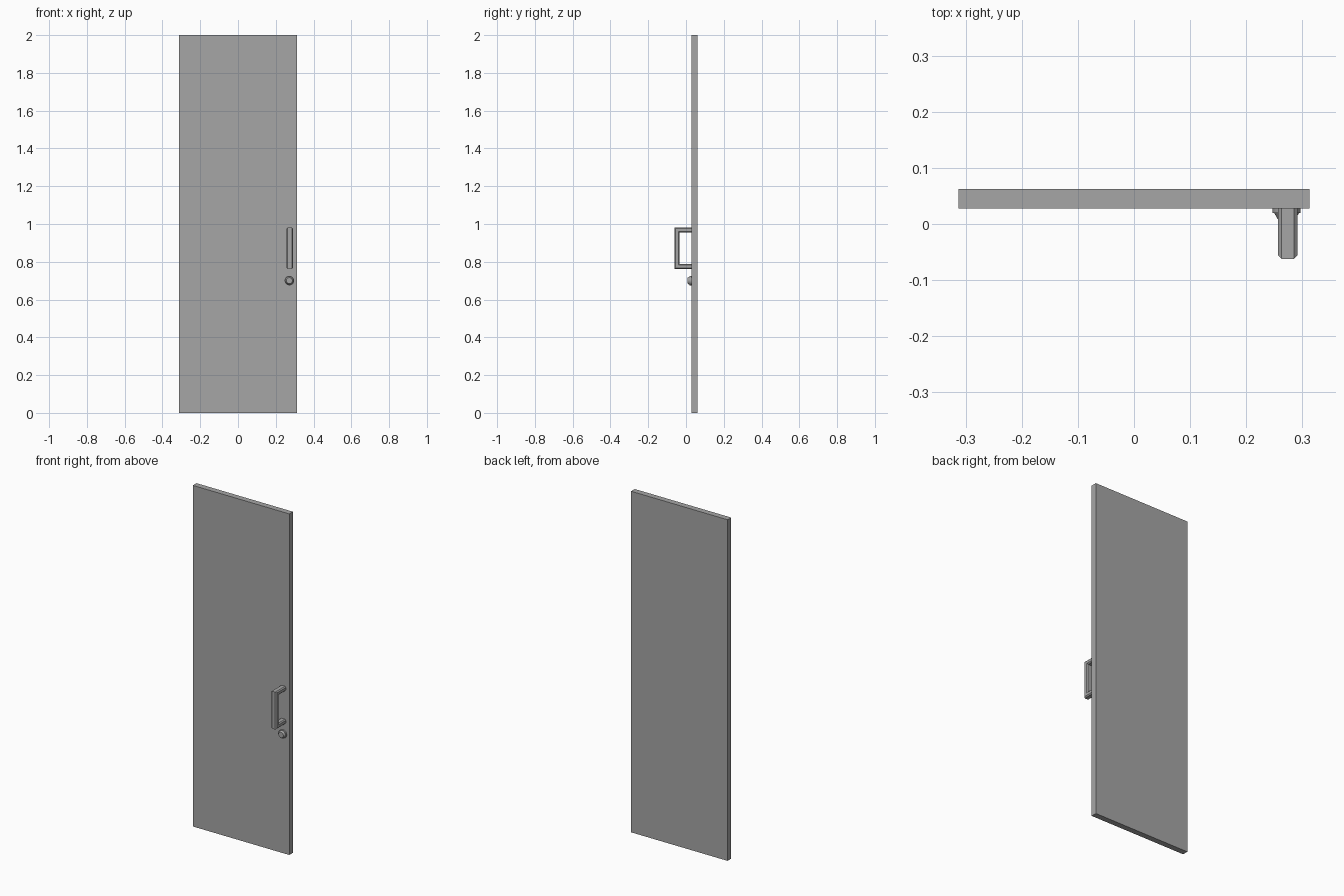
import bpy, bmesh
from math import pi
from mathutils import Matrix

cube = bpy.data.objects.get("Cube")
if cube:
    bpy.data.objects.remove(cube, do_unlink=True)

grey = bpy.data.materials.new("plain grey")
grey.use_nodes = True
color = (0.38, 0.38, 0.38, 1)
grey.diffuse_color = color
grey.node_tree.nodes["Principled BSDF"].inputs["Base Color"].default_value = color

FACE_Y, BACK_Y = 0.028, 0.062


def finish(bm, name):
    bmesh.ops.recalc_face_normals(bm, faces=bm.faces)
    mesh = bpy.data.meshes.new(name)
    bm.to_mesh(mesh)
    bm.free()
    mesh.materials.append(grey)
    obj = bpy.data.objects.new(name, mesh)
    bpy.context.collection.objects.link(obj)
    return obj


# Door panel
bm = bmesh.new()
bmesh.ops.create_cube(bm, size=1)
bmesh.ops.scale(bm, vec=(0.626, BACK_Y - FACE_Y, 2), verts=bm.verts)
bmesh.ops.translate(bm, vec=(0, (FACE_Y + BACK_Y) / 2, 1), verts=bm.verts)
finish(bm, "door_panel")

# Pull handle: bracket outline extruded sideways, long edges chamfered
root, outer, inner = FACE_Y + 0.006, -0.062, -0.034
low, high, bar = 0.762, 0.982, 0.027
outline = [(root, low), (outer, low), (outer, high), (root, high),
           (root, high - bar), (inner, high - bar), (inner, low + bar), (root, low + bar)]
bm = bmesh.new()
face = bm.faces.new([bm.verts.new((0.257, y, z)) for y, z in outline])
side = bmesh.ops.extrude_face_region(bm, geom=[face])
moved = [v for v in side["geom"] if isinstance(v, bmesh.types.BMVert)]
bmesh.ops.translate(bm, vec=(0.034, 0, 0), verts=moved)
bmesh.ops.recalc_face_normals(bm, faces=bm.faces)
long_edges = [e for e in bm.edges if abs(e.verts[0].co.x - e.verts[1].co.x) < 0.001]
bmesh.ops.bevel(bm, geom=long_edges, offset=0.006, offset_type='OFFSET',
                segments=1, affect='EDGES')
finish(bm, "pull_handle")


# Round lock below the handle: base collar and tapered barrel
def lock_part(name, r_back, r_front, y_back, y_front):
    bm = bmesh.new()
    bmesh.ops.create_cone(bm, cap_ends=True, segments=32, radius1=r_back,
                          radius2=r_front, depth=y_back - y_front)
    bmesh.ops.rotate(bm, matrix=Matrix.Rotation(pi / 2, 3, 'X'), verts=bm.verts)
    bmesh.ops.translate(bm, vec=(0.272, (y_back + y_front) / 2, 0.7), verts=bm.verts)
    obj = finish(bm, name)
    bpy.ops.object.select_all(action='DESELECT')
    obj.select_set(True)
    bpy.context.view_layer.objects.active = obj
    bpy.ops.object.shade_smooth_by_angle(angle=pi / 6)


lock_part("lock_collar", 0.025, 0.025, FACE_Y + 0.002, 0.0195)
lock_part("lock_barrel", 0.022, 0.016, 0.0195, 0.009)
